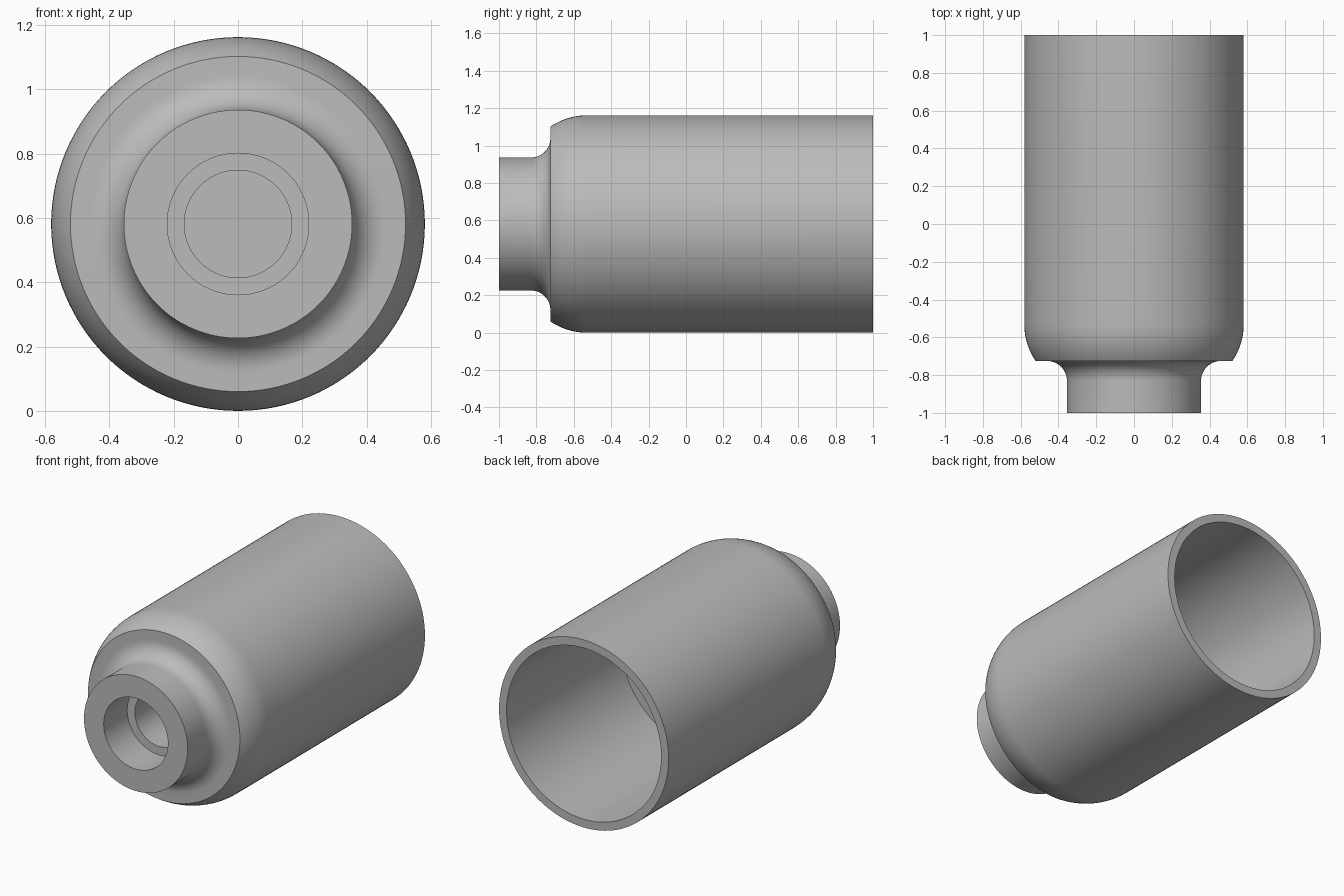
import bpy
import bmesh
from math import sin, cos, pi, radians

cube = bpy.data.objects.get("Cube")
if cube:
    bpy.data.objects.remove(cube, do_unlink=True)

RADIUS = 0.581   # outer radius, also the height of the axis
SEGMENTS = 128


def make_material(name, colour):
    mat = bpy.data.materials.new(name)
    mat.use_nodes = True
    mat.diffuse_color = colour
    mat.node_tree.nodes["Principled BSDF"].inputs["Base Color"].default_value = colour
    return mat


def arc(cy, cr, radius, start, end, steps):
    """Profile points (y, r) on a circular arc, angles in degrees from +y."""
    angles = [radians(start + (end - start) * i / steps) for i in range(steps + 1)]
    return [(cy + radius * cos(a), cr + radius * sin(a)) for a in angles]


def lathe(name, profile, mat):
    """Revolve a (y, r) profile around the horizontal axis."""
    bm = bmesh.new()
    verts = [bm.verts.new((0, y, r)) for y, r in profile]
    edges = [bm.edges.new(pair) for pair in zip(verts, verts[1:])]
    bmesh.ops.spin(bm, geom=verts + edges, cent=(0, 0, 0), axis=(0, 1, 0),
                   angle=2 * pi, steps=SEGMENTS, use_duplicate=False)
    bmesh.ops.remove_doubles(bm, verts=bm.verts[:], dist=0.0001)
    bmesh.ops.recalc_face_normals(bm, faces=bm.faces[:])
    mesh = bpy.data.meshes.new(name)
    bm.to_mesh(mesh)
    bm.free()
    mesh.materials.append(mat)
    obj = bpy.data.objects.new(name, mesh)
    bpy.context.collection.objects.link(obj)
    obj.location.z = RADIUS
    bpy.ops.object.select_all(action="DESELECT")
    obj.select_set(True)
    bpy.context.view_layer.objects.active = obj
    bpy.ops.object.shade_smooth_by_angle(angle=radians(30))
    return obj


grey = make_material("plain grey", (0.5, 0.5, 0.5, 1))

# Stepped blind bore in the neck
bore = [(-0.35, 0), (-0.35, 0.167), (-0.77, 0.167), (-0.77, 0.22), (-1, 0.22)]
# Neck with a fillet into the shoulder face
neck = [(-1, 0.355)] + arc(-0.83, 0.46, 0.105, -90, 0, 12)
# Rounded shoulder running into the straight barrel
shoulder = arc(-0.53, RADIUS - 0.347, 0.347, 180 - 55.8, 90, 10)
# Open rear end with a deep cup
cup = [(1, RADIUS), (1, 0.53), (-0.12, 0.53), (-0.12, 0)]

lathe("hollow_body", bore + neck + shoulder + cup, grey)
